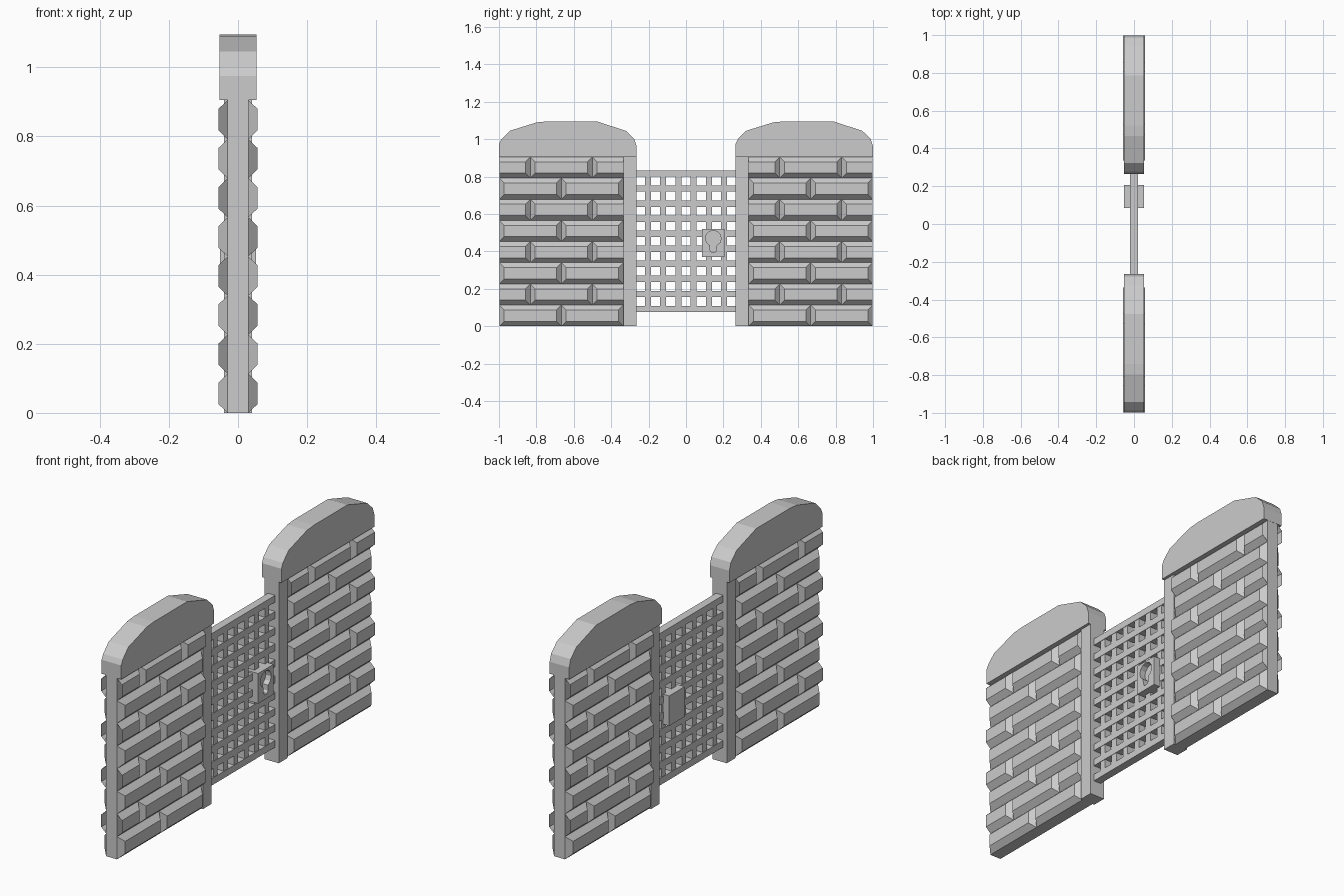
import bpy, bmesh, math

if "Cube" in bpy.data.objects:
    bpy.data.objects.remove(bpy.data.objects["Cube"])

ROWS, TOP = 8, 0.905
ROW_H = TOP / ROWS
BASE_X, FACE_X, INSET = 0.03, 0.057, 0.026
WALL_OUT, WALL_IN = -0.998, -0.335


def to_object(name, bm):
    mesh = bpy.data.meshes.new(name)
    bm.to_mesh(mesh)
    bm.free()
    ob = bpy.data.objects.new(name, mesh)
    bpy.context.collection.objects.link(ob)
    return ob


def add_box(bm, x0, x1, y0, y1, z0, z1):
    vs = bmesh.ops.create_cube(bm, size=1)["verts"]
    for v in vs:
        v.co = (x1 if v.co.x > 0 else x0, y1 if v.co.y > 0 else y0, z1 if v.co.z > 0 else z0)


def box(name, *dims):
    bm = bmesh.new()
    add_box(bm, *dims)
    return to_object(name, bm)


def extrude_profile(name, pts, x0, x1):
    """Extrude a (y, z) outline along x."""
    bm = bmesh.new()
    f = bm.faces.new([bm.verts.new((x0, y, z)) for y, z in pts])
    ext = bmesh.ops.extrude_face_region(bm, geom=[f])["geom"]
    bmesh.ops.translate(bm, vec=(x1 - x0, 0, 0),
                        verts=[g for g in ext if isinstance(g, bmesh.types.BMVert)])
    bmesh.ops.recalc_face_normals(bm, faces=bm.faces)
    return to_object(name, bm)


def add_brick(bm, side, y0, y1, z0, z1, in0, in1):
    """Raised brick face with sloping edges; an end with no inset stays open."""
    base = [(y0, z0), (y1, z0), (y1, z1), (y0, z1)]
    top = [(y0 + in0, z0 + INSET), (y1 - in1, z0 + INSET),
           (y1 - in1, z1 - INSET), (y0 + in0, z1 - INSET)]
    b = [bm.verts.new((side * BASE_X, *p)) for p in base]
    t = [bm.verts.new((side * FACE_X, *p)) for p in top]
    loops = [t]
    for i in range(4):
        j = (i + 1) % 4
        if (i == 1 and in1 == 0) or (i == 3 and in0 == 0):
            continue
        loops.append([b[i], b[j], t[j], t[i]])
    for lp in loops:
        bm.faces.new(lp if side > 0 else lp[::-1])


def build_bricks(name, y0, y1):
    bm = bmesh.new()
    mid, q = (y0 + y1) / 2, (y1 - y0) / 4
    for r in range(ROWS):
        z0, z1 = r * ROW_H, (r + 1) * ROW_H
        if r % 2 == 0:
            spans = [(y0, mid, INSET, INSET), (mid, y1, INSET, INSET)]
        else:
            spans = [(y0, y0 + q, 0, INSET), (y0 + q, y1 - q, INSET, INSET), (y1 - q, y1, INSET, 0)]
        for a, b, i0, i1 in spans:
            for side in (1, -1):
                add_brick(bm, side, a, b, z0, z1, i0, i1)
    return to_object(name, bm)


# Two wall sections with bricks, gate post and rounded coping
cap = [(-.367, .905), (-.367, .975), (-.355, 1.0), (-.31, 1.045), (-.165, 1.09), (-.11, 1.095),
       (.155, 1.095), (.31, 1.045), (.355, 1.002), (.367, .965), (.367, .905)]
for tag, s in (("left", 1), ("right", -1)):
    y0, y1 = sorted((s * WALL_OUT, s * WALL_IN))
    box(tag + "_wall_core", -BASE_X, BASE_X, y0, y1, 0, TOP)
    build_bricks(tag + "_wall_bricks", y0, y1)
    p0, p1 = sorted((s * WALL_IN, s * -0.265))
    box(tag + "_gate_post", -0.04, 0.04, p0, p1, 0, TOP)
    extrude_profile(tag + "_coping", [(y - s * 0.632, z) for y, z in cap], -0.054, 0.054)

# Gate lattice
bm = bmesh.new()
for k in range(6):
    y = (k - 2.5) * 0.0815
    add_box(bm, -0.018, 0.018, y - 0.0165, y + 0.0165, 0.075, 0.833)
for k in range(10):
    z = 0.092 + k * 0.0805
    add_box(bm, -0.02, 0.02, -0.266, 0.266, z - 0.017, z + 0.017)
to_object("gate_lattice", bm)

# Lock box with a recessed keyhole on the +x side
lock = box("lock_box", -0.052, 0.052, 0.085, 0.207, 0.37, 0.52)
cy, cz, r = 0.146, 0.47, 0.042
hole = [(cy + r * math.cos(math.radians(a)), cz + r * math.sin(math.radians(a)))
        for a in range(-65, 246, 31)]
hole += [(cy - 0.017, 0.405), (cy - 0.009, 0.394), (cy + 0.009, 0.394), (cy + 0.017, 0.405)]
cutter = extrude_profile("keyhole_cutter", hole, 0.022, 0.08)
cutter.hide_render = True
cutter.hide_viewport = True
mod = lock.modifiers.new("keyhole", "BOOLEAN")
mod.operation = 'DIFFERENCE'
mod.solver = 'EXACT'
mod.object = cutter
